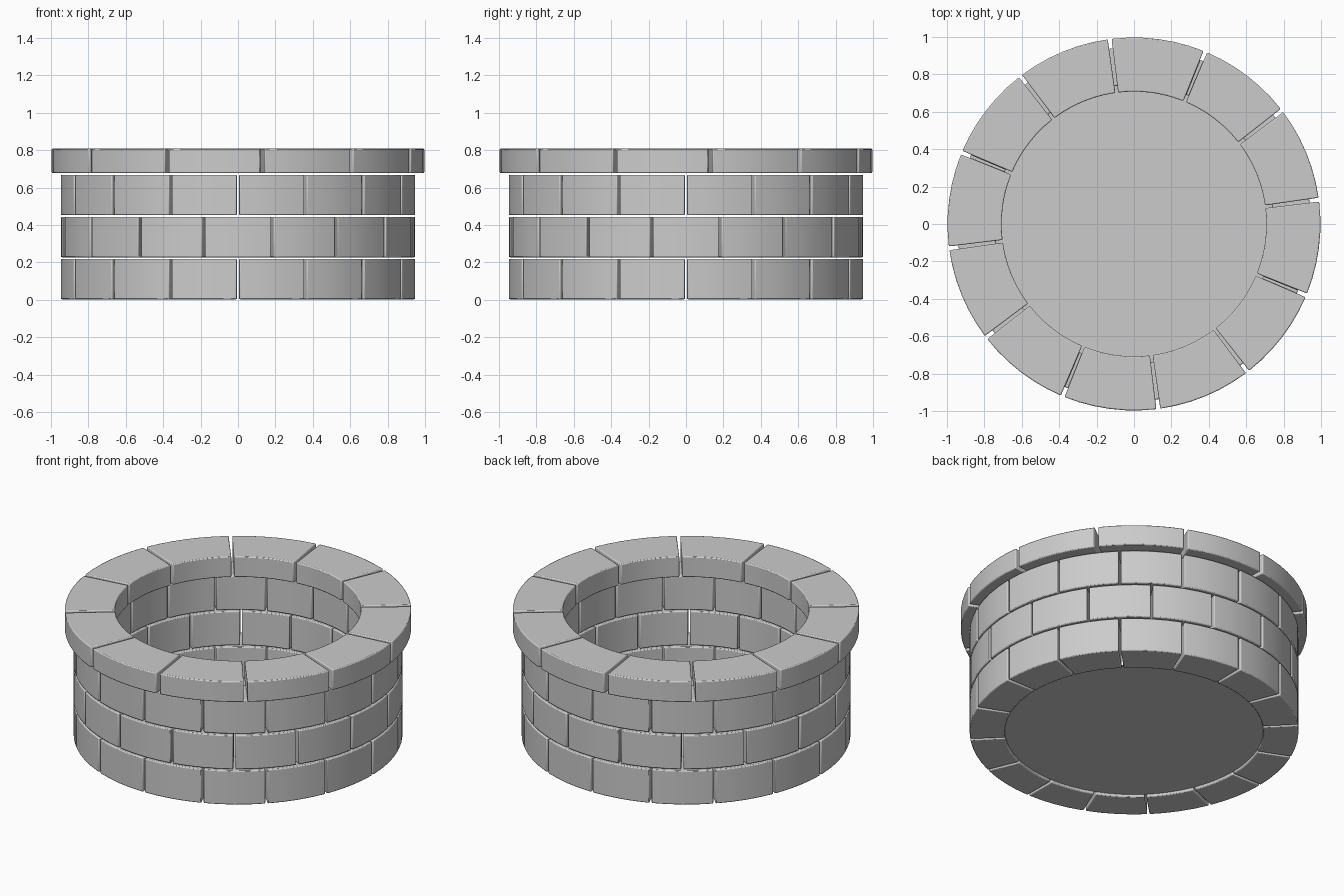
import bpy, bmesh, math

if "Cube" in bpy.data.objects:
    bpy.data.objects.remove(bpy.data.objects["Cube"])


def finish(name, bm):
    bmesh.ops.recalc_face_normals(bm, faces=bm.faces[:])
    mesh = bpy.data.meshes.new(name)
    bm.to_mesh(mesh)
    bm.free()
    obj = bpy.data.objects.new(name, mesh)
    bpy.context.collection.objects.link(obj)
    return obj


def stone_ring(name, count, r_in, r_out, z0, z1, seam_deg, gap_deg, segs, bevel):
    """Ring of separate curved blocks, with a seam at seam_deg."""
    bm = bmesh.new()
    step = math.tau / count
    gap = math.radians(gap_deg)
    for i in range(count):
        start = math.radians(seam_deg) + i * step + gap / 2
        rows = []
        for j in range(segs + 1):
            a = start + (step - gap) * j / segs
            rows.append([bm.verts.new((r * math.cos(a), r * math.sin(a), z))
                         for r, z in ((r_in, z0), (r_out, z0), (r_out, z1), (r_in, z1))])
        for p, q in zip(rows, rows[1:]):
            for k in range(4):
                m = (k + 1) % 4
                bm.faces.new((p[k], p[m], q[m], q[k]))
        bm.faces.new(rows[0])
        bm.faces.new(rows[-1][::-1])
    obj = finish(name, bm)
    # softly worn block edges
    mod = obj.modifiers.new("bevel", 'BEVEL')
    mod.width = bevel
    mod.segments = 2
    mod.limit_method = 'ANGLE'
    mod.angle_limit = math.radians(40)
    bpy.ops.object.select_all(action='DESELECT')
    obj.select_set(True)
    bpy.context.view_layer.objects.active = obj
    bpy.ops.object.shade_smooth_by_angle(angle=math.radians(30))
    return obj


# Three wall courses in running bond
for n, part in enumerate(("lower", "middle", "upper")):
    z = 0.225 * n
    stone_ring(part + "_wall_course", 16, 0.745, 0.947, z + 0.002, z + 0.218,
               11.25 * (n % 2), 0.8, 4, 0.006)

# Overhanging cap stones
stone_ring("cap_stones", 12, 0.708, 0.997, 0.677, 0.808, 7.5, 1.2, 6, 0.006)

# Flat floor disc just above the ground
bm = bmesh.new()
bmesh.ops.create_circle(bm, cap_ends=True, segments=64, radius=0.75)
for v in bm.verts:
    v.co.z = 0.02
finish("floor_disc", bm)
